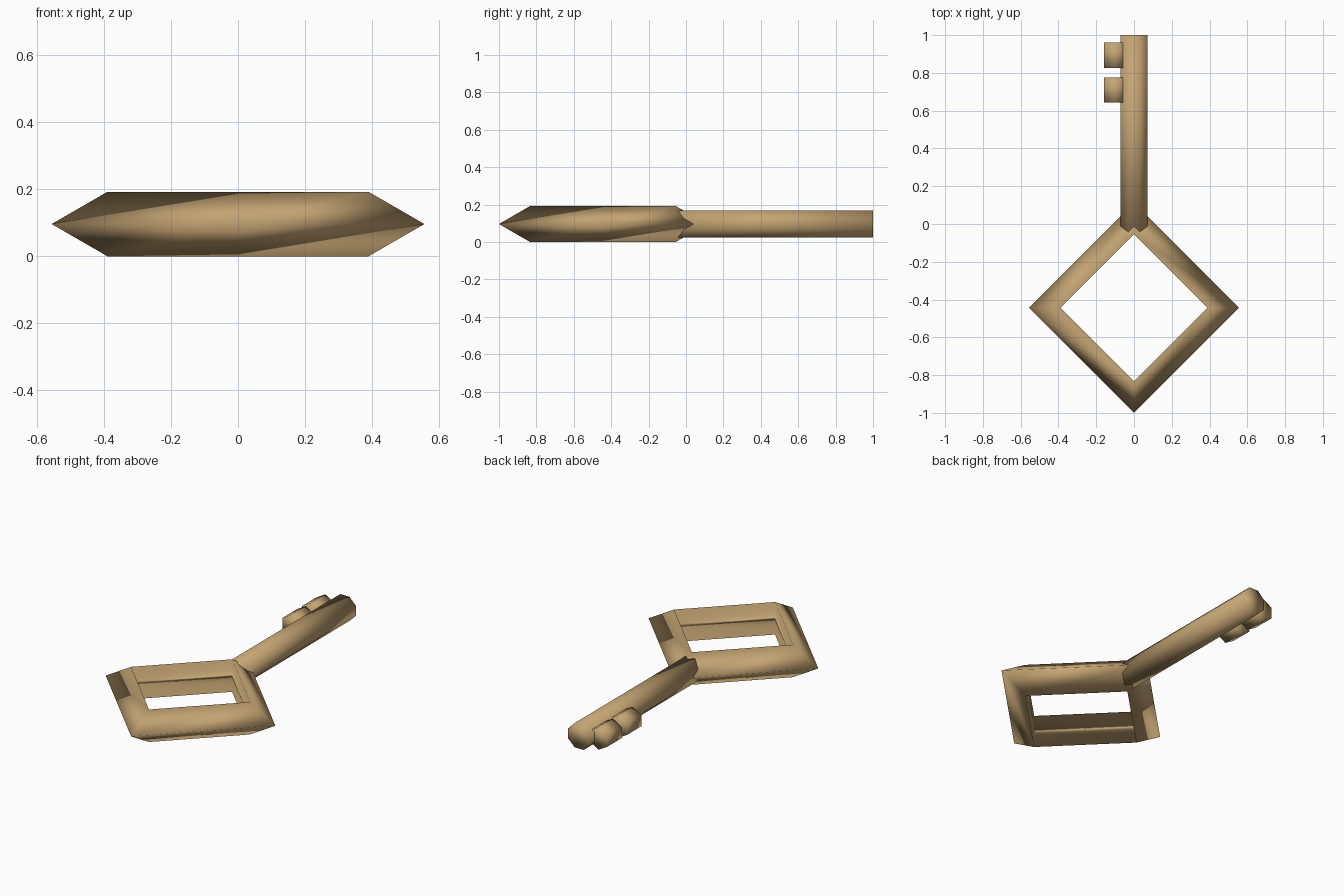
import bpy, math

if "Cube" in bpy.data.objects:
    bpy.data.objects.remove(bpy.data.objects["Cube"])

Z = 0.0964          # mid height of the key
U = 0.1112          # base unit

brass = bpy.data.materials.new("tan brass")
brass.diffuse_color = (0.55, 0.37, 0.17, 1)
brass.use_nodes = True
brass.node_tree.nodes["Principled BSDF"].inputs["Base Color"].default_value = brass.diffuse_color


def finish(name):
    ob = bpy.context.object
    ob.name = name
    ob.data.materials.clear()
    ob.data.materials.append(brass)
    bpy.ops.object.transform_apply(location=False, rotation=True, scale=True)
    bpy.ops.object.shade_smooth()
    return ob


def rod(name, sides, radius, x, y0, y1, turn):
    """Prism lying along y, turned about its own axis."""
    bpy.ops.mesh.primitive_cylinder_add(
        vertices=sides, radius=radius, depth=y1 - y0,
        location=(x, (y0 + y1) / 2, Z))
    ob = bpy.context.object
    for v in ob.data.vertices:      # spin the section, then lay it down
        a, b, c = v.co
        v.co = (a * math.cos(turn) - b * math.sin(turn),
                a * math.sin(turn) + b * math.cos(turn), c)
    ob.rotation_euler = (math.pi / 2, 0, 0)
    return finish(name)


# Diamond bow: four-sided ring with a triangular section
bpy.ops.mesh.primitive_torus_add(
    major_segments=4, minor_segments=3, major_radius=4 * U, minor_radius=U,
    location=(0, -0.4442, Z))
finish("bow")

# Eight-sided shaft, flat side up
rod("shaft", 8, 0.7 * U, 0, -0.045, 1.0, math.pi / 8)

# Two hexagonal teeth, ridge up
for i, y in enumerate((0.71, 0.893)):
    rod(f"tooth_{i + 1}", 6, 0.6 * U, -0.1, y - 0.6 * U, y + 0.6 * U, 0)
